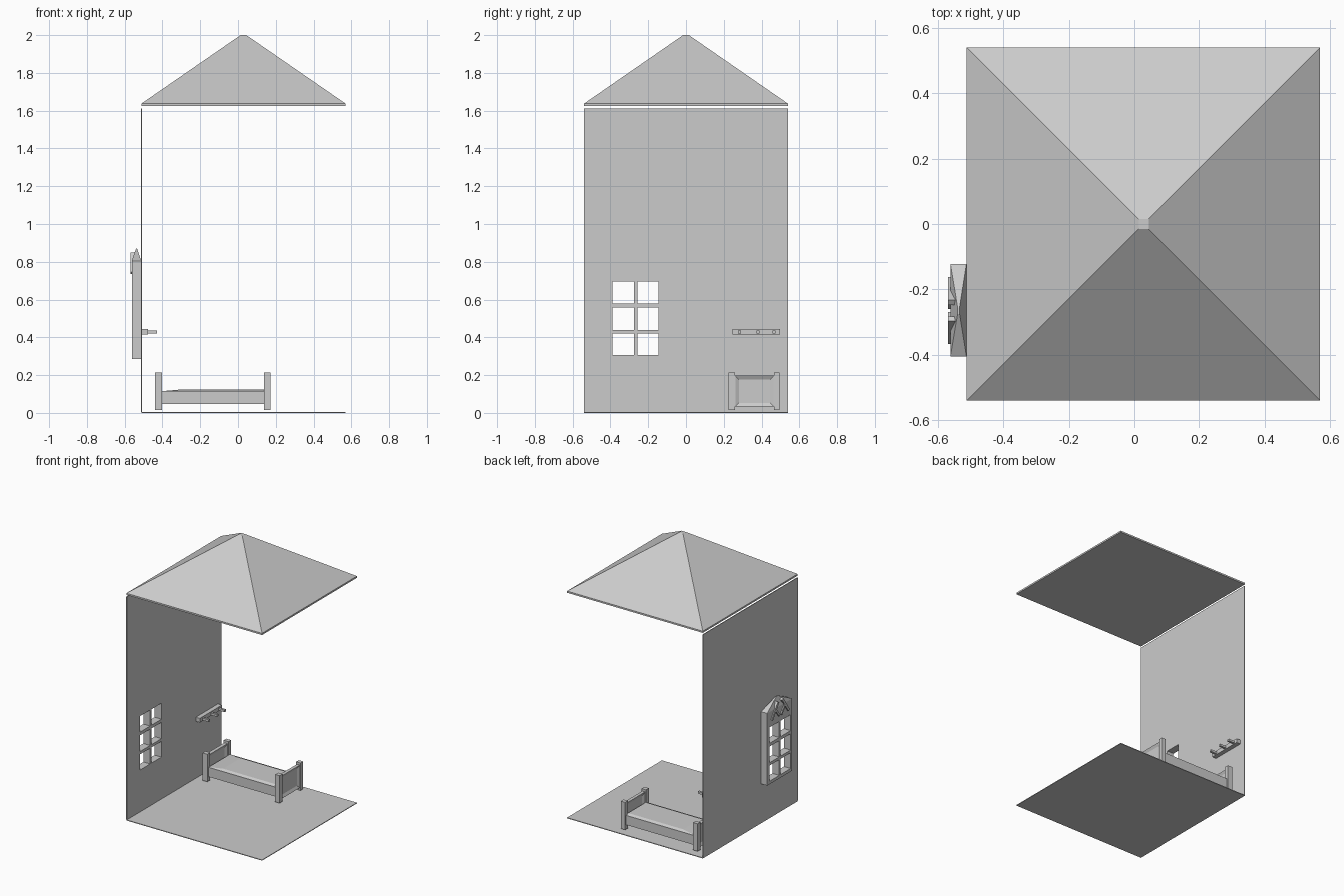
import bpy, bmesh, math
from mathutils import Vector

if "Cube" in bpy.data.objects:
    bpy.data.objects.remove(bpy.data.objects["Cube"])

grey = bpy.data.materials.new("plain_grey")
grey.diffuse_color = (0.6, 0.6, 0.6, 1)
grey.use_nodes = True
grey.node_tree.nodes["Principled BSDF"].inputs["Base Color"].default_value = grey.diffuse_color


def finish(bm, name):
    bmesh.ops.recalc_face_normals(bm, faces=bm.faces)
    me = bpy.data.meshes.new(name)
    bm.to_mesh(me)
    bm.free()
    me.materials.append(grey)
    ob = bpy.data.objects.new(name, me)
    bpy.context.collection.objects.link(ob)
    return ob


def frustum(name, x, y, z, tx=None, ty=None):
    """Box between ranges; optional different top rectangle."""
    tx, ty = tx or x, ty or y
    bm = bmesh.new()
    low = [bm.verts.new((a, b, z[0])) for a, b in
           ((x[0], y[0]), (x[1], y[0]), (x[1], y[1]), (x[0], y[1]))]
    top = [bm.verts.new((a, b, z[1])) for a, b in
           ((tx[0], ty[0]), (tx[1], ty[0]), (tx[1], ty[1]), (tx[0], ty[1]))]
    bm.faces.new(low[::-1])
    bm.faces.new(top)
    for i in range(4):
        j = (i + 1) % 4
        bm.faces.new((low[i], low[j], top[j], top[i]))
    return finish(bm, name)


def lattice(name, x, ys, zs, holes):
    """Slab across x with rectangular openings at the given grid cells."""
    bm = bmesh.new()
    v = [[bm.verts.new((x[0], a, b)) for b in zs] for a in ys]
    for i in range(len(ys) - 1):
        for j in range(len(zs) - 1):
            if (i, j) not in holes:
                bm.faces.new((v[i][j], v[i + 1][j], v[i + 1][j + 1], v[i][j + 1]))
    ext = bmesh.ops.extrude_face_region(bm, geom=bm.faces[:], use_keep_orig=True)
    moved = [g for g in ext["geom"] if isinstance(g, bmesh.types.BMVert)]
    bmesh.ops.translate(bm, verts=moved, vec=(x[1] - x[0], 0, 0))
    return finish(bm, name)


def bar(name, p, q, w, x):
    """Flat bar in the y-z plane from p to q."""
    p, q = Vector(p), Vector(q)
    d = (q - p).normalized() * w / 2
    n = Vector((-d.y, d.x))
    bm = bmesh.new()
    f = bm.faces.new([bm.verts.new((x[0], c.x, c.y)) for c in (p - n, q - n, q + n, p + n)])
    ext = bmesh.ops.extrude_face_region(bm, geom=[f], use_keep_orig=True)
    moved = [g for g in ext["geom"] if isinstance(g, bmesh.types.BMVert)]
    bmesh.ops.translate(bm, verts=moved, vec=(x[1] - x[0], 0, 0))
    return finish(bm, name)


# Floor and roof
X, Y = (-0.512, 0.57), (-0.54, 0.54)
frustum("floor", X, Y, (0, 0.005))
frustum("roof_eave", X, Y, (1.625, 1.637))
frustum("roof", X, Y, (1.637, 2.0), (0.014, 0.044), (-0.015, 0.015))

# Wall with six window openings
panes_y = [-0.388, -0.275, -0.258, -0.146]
panes_z = [0.307, 0.420, 0.440, 0.557, 0.580, 0.695]
holes = {(i, j) for i in (1, 3) for j in (1, 3, 5)}
lattice("wall", (-0.513, -0.508), [-0.54] + panes_y + [0.54],
        [0.005] + panes_z + [1.612], holes)

# Window frame outside, with pointed cap
lattice("window_frame", (-0.562, -0.513), [-0.405] + panes_y + [-0.122],
        [0.285] + panes_z + [0.805], holes)
frustum("window_cap", (-0.562, -0.513), (-0.405, -0.122), (0.805, 0.87),
        (-0.540, -0.534), (-0.275, -0.255))

# Ornament on the window head
face = (-0.57, -0.545)
for s in (-1, 1):
    bar("head_slope", (-0.265 + s * 0.095, 0.74), (-0.265 + s * 0.025, 0.845), 0.018, face)
    bar("head_spoke", (-0.265 + s * 0.01, 0.74), (-0.265 + s * 0.055, 0.80), 0.014, face)

# Coat rack
frustum("rack_board", (-0.508, -0.476), (0.245, 0.498), (0.415, 0.445))
for y in (0.283, 0.380, 0.467):
    frustum("rack_peg", (-0.476, -0.428), (y - 0.008, y + 0.008), (0.420, 0.436))

# Bed: posts, recessed end boards, rails and mattress
for x0, x1 in ((-0.44, -0.403), (0.138, 0.173)):
    for y0, y1 in ((0.226, 0.259), (0.465, 0.495)):
        frustum("bed_post", (x0, x1), (y0, y1), (0.015, 0.213))
    board = frustum("bed_end_board", (x0 + 0.006, x1 - 0.006), (0.259, 0.465), (0.033, 0.197))
    bm = bmesh.new()
    bm.from_mesh(board.data)
    bm.normal_update()
    sides = [f for f in bm.faces if abs(f.normal.x) > 0.9]
    bmesh.ops.inset_individual(bm, faces=sides, thickness=0.004)
    bmesh.ops.inset_individual(bm, faces=sides, thickness=0.025, depth=-0.009)
    bm.to_mesh(board.data)
    bm.free()
frustum("bed_frame", (-0.403, 0.138), (0.238, 0.484), (0.047, 0.115))
frustum("mattress", (-0.403, 0.138), (0.245, 0.477), (0.115, 0.124),
        (-0.30, 0.138), (0.26, 0.462))
